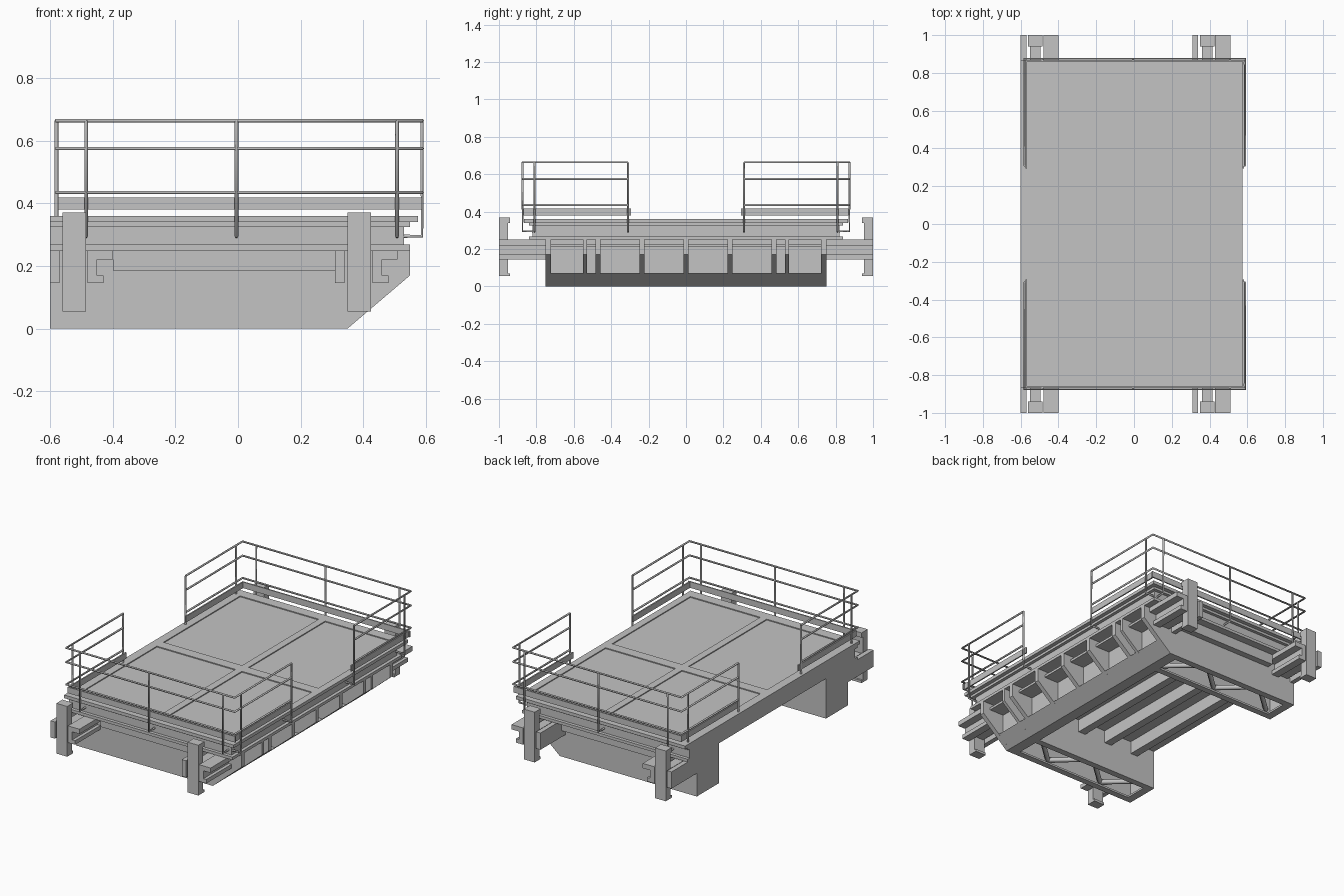
import bpy, bmesh, math
from mathutils import Vector

if "Cube" in bpy.data.objects:
    bpy.data.objects.remove(bpy.data.objects["Cube"], do_unlink=True)

grey = bpy.data.materials.new("steel grey")
grey.use_nodes = True
STEEL = (0.55, 0.55, 0.55, 1)
grey.diffuse_color = STEEL
grey.node_tree.nodes["Principled BSDF"].inputs["Base Color"].default_value = STEEL


def finish(name, bm):
    bmesh.ops.recalc_face_normals(bm, faces=bm.faces)
    mesh = bpy.data.meshes.new(name)
    bm.to_mesh(mesh)
    bm.free()
    mesh.materials.append(grey)
    ob = bpy.data.objects.new(name, mesh)
    bpy.context.collection.objects.link(ob)
    return ob


def add_prism(bm, profile, y0, y1):
    """Extrude an x-z profile from y0 to y1."""
    face = bm.faces.new([bm.verts.new((x, y0, z)) for x, z in profile])
    out = bmesh.ops.extrude_face_region(bm, geom=[face])
    moved = [v for v in out["geom"] if isinstance(v, bmesh.types.BMVert)]
    bmesh.ops.translate(bm, verts=moved, vec=(0, y1 - y0, 0))


def prisms(name, profile, spans):
    bm = bmesh.new()
    for y0, y1 in spans:
        add_prism(bm, profile, y0, y1)
    return finish(name, bm)


def boxes(name, *specs, both_ends=False):
    """Each spec is an x range, a y range and a z range."""
    bm = bmesh.new()
    for (x0, x1), (y0, y1), (z0, z1) in specs:
        profile = [(x0, z0), (x1, z0), (x1, z1), (x0, z1)]
        add_prism(bm, profile, y0, y1)
        if both_ends:
            add_prism(bm, profile, -y1, -y0)
    return finish(name, bm)


def tubes(name, paths, radius=0.006):
    curve = bpy.data.curves.new(name, "CURVE")
    curve.dimensions = "3D"
    curve.bevel_depth = radius
    curve.bevel_resolution = 1
    curve.use_fill_caps = True
    for path in paths:
        spline = curve.splines.new("POLY")
        spline.points.add(len(path) - 1)
        for point, co in zip(spline.points, path):
            point.co = (*co, 1)
    curve.materials.append(grey)
    ob = bpy.data.objects.new(name, curve)
    bpy.context.collection.objects.link(ob)


LEFT, RIGHT = -0.6, 0.55      # hull sides
HULL, BAY = 0.75, 0.53        # outer and inner end of the end bays
UNDER = 0.25                  # top of the hull, bottom of the deck frame

# Deck plate with a raised frame round four sunk panels
DX, DY, TOP = 0.575, 0.865, 0.36
deck_z, strip_z = (0.34, TOP - 0.006), (TOP - 0.006, TOP)
boxes("deck_plate", ((LEFT, DX), (-DY, DY), deck_z))
boxes("deck_side_strips",
      ((LEFT, -0.545), (-DY, DY), strip_z),
      ((0, 0.045), (-DY, DY), strip_z),
      ((0.53, DX), (-DY, DY), strip_z))
for name, a, b in (("deck_cross_strip", -0.025, 0.04),
                   ("deck_front_strip", -DY, -0.8),
                   ("deck_back_strip", 0.8, DY)):
    boxes(name, ((-0.545, 0), (a, b), strip_z), ((0.045, 0.53), (a, b), strip_z))

# Deck frame: solid core with channel flanges
boxes("deck_frame", ((LEFT, 0.53), (-0.82, 0.82), (UNDER, 0.34)))
boxes("deck_frame_flanges",
      ((LEFT, RIGHT), (-0.84, 0.84), (0.325, 0.34)),
      ((LEFT, RIGHT), (-0.84, 0.84), (UNDER, 0.268)))

# End bays: sloped side plates, end walls and bottom flanges
hull = [(LEFT, 0), (0.35, 0), (RIGHT, 0.17), (RIGHT, UNDER), (LEFT, UNDER)]
prisms("bay_plates", hull,
       [(s * a, s * (a + 0.02)) for s in (-1, 1) for a in (BAY, HULL - 0.02)])
boxes("bay_end_wall", ((LEFT, -0.585), (BAY, HULL), (0, UNDER)), both_ends=True)
boxes("bay_flanges",
      ((LEFT, 0.3), (BAY, BAY + 0.04), (0, 0.012)),
      ((LEFT, 0.3), (HULL - 0.04, HULL), (0, 0.012)),
      ((LEFT, -0.55), (BAY, HULL), (0, 0.012)), both_ends=True)

# Zigzag bracing inside the bays
braces = []
for side in (-1, 1):
    for start in (-0.55, -0.15):
        for a, b in ((start, start + 0.2), (start + 0.4, start + 0.2)):
            braces.append([(a, side * 0.55, 0.04), (b, side * 0.73, 0.04)])
tubes("bay_braces", braces, 0.015)

# Sloped side: bottom beam, ribs and the wall behind the pockets
prisms("bottom_side_beam", [(0.28, 0), (0.35, 0), (0.432, 0.07), (0.28, 0.07)],
       [(-HULL, HULL)])
rib = [(0.35, 0), (RIGHT, 0.17), (RIGHT, UNDER), (0.35, UNDER)]
rib_y = [i * 0.235 for i in range(-2, 3)] + [-0.735, 0.735]
prisms("side_ribs", rib, [(y - 0.014, y + 0.014) for y in rib_y])
boxes("pocket_wall", ((0.38, 0.4), (-HULL, HULL), (0.06, UNDER)))
boxes("pocket_rail", ((0.4, 0.5), (-0.73, 0.73), (0.21, 0.225)))

# Long joists under the deck
boxes("floor_joists", *[((x, x + 0.05), (-BAY, BAY), (0.17, UNDER))
                        for x in (-0.47, -0.27, -0.07, 0.13)])

# Beam across each end
boxes("end_beam", ((-0.4, 0.32), (HULL, 0.79), (0.185, UNDER)), both_ends=True)

# Corner outriggers: two channels, an arm and a guide post each
for x, label in ((LEFT, "right"), (0.31, "left")):
    ends = (HULL - 0.01, 1)
    boxes(label + "_outrigger_channels",
          ((x, x + 0.03), ends, (0.145, UNDER)),
          ((x + 0.12, x + 0.15), ends, (0.145, UNDER)),
          ((x + 0.12, x + 0.2), ends, (0.22, UNDER)),
          ((x + 0.12, x + 0.17), ends, (0.145, 0.17)), both_ends=True)
    boxes(label + "_outrigger_arm",
          ((x + 0.05, x + 0.105), (HULL, 0.96), (0.16, 0.235)), both_ends=True)
    boxes(label + "_guide_posts",
          ((x + 0.04, x + 0.115), (0.952, 1), (0.055, 0.37)),
          ((x + 0.04, x + 0.115), (0.94, 1), (0.34, 0.37)),
          ((x + 0.04, x + 0.115), (0.94, 1), (0.055, 0.07)), both_ends=True)

# Guard rails, one U shape at each end
RL, RR, RY, GAP = -0.58, 0.588, 0.874, 0.31
FOOT, RAIL_TOP = 0.295, 0.664
for side, label in ((-1, "front"), (1, "back")):
    rails = [[(RL, side * GAP, z), (RL, side * RY, z),
              (RR, side * RY, z), (RR, side * GAP, z)]
             for z in (RAIL_TOP, 0.575, 0.435)]
    tubes(label + "_guard_rails", rails)
    posts = []
    for x in (-0.485, -0.005, 0.508):
        posts.append([(x, side * 0.82, FOOT), (x, side * RY, FOOT),
                      (x, side * RY, RAIL_TOP)])
    for y in (side * GAP, side * 0.81):
        posts.append([(RL, y, TOP), (RL, y, RAIL_TOP)])
        posts.append([(0.53, y, FOOT), (RR, y, FOOT), (RR, y, RAIL_TOP)])
    tubes(label + "_guard_posts", posts)

# Toe boards inside the rails
toe = (0.38, 0.418)
boxes("toe_boards",
      ((-0.575, RR), (0.86, 0.868), toe),
      ((-0.575, -0.567), (0.295, 0.868), toe),
      ((0.574, 0.582), (0.295, 0.868), toe), both_ends=True)
